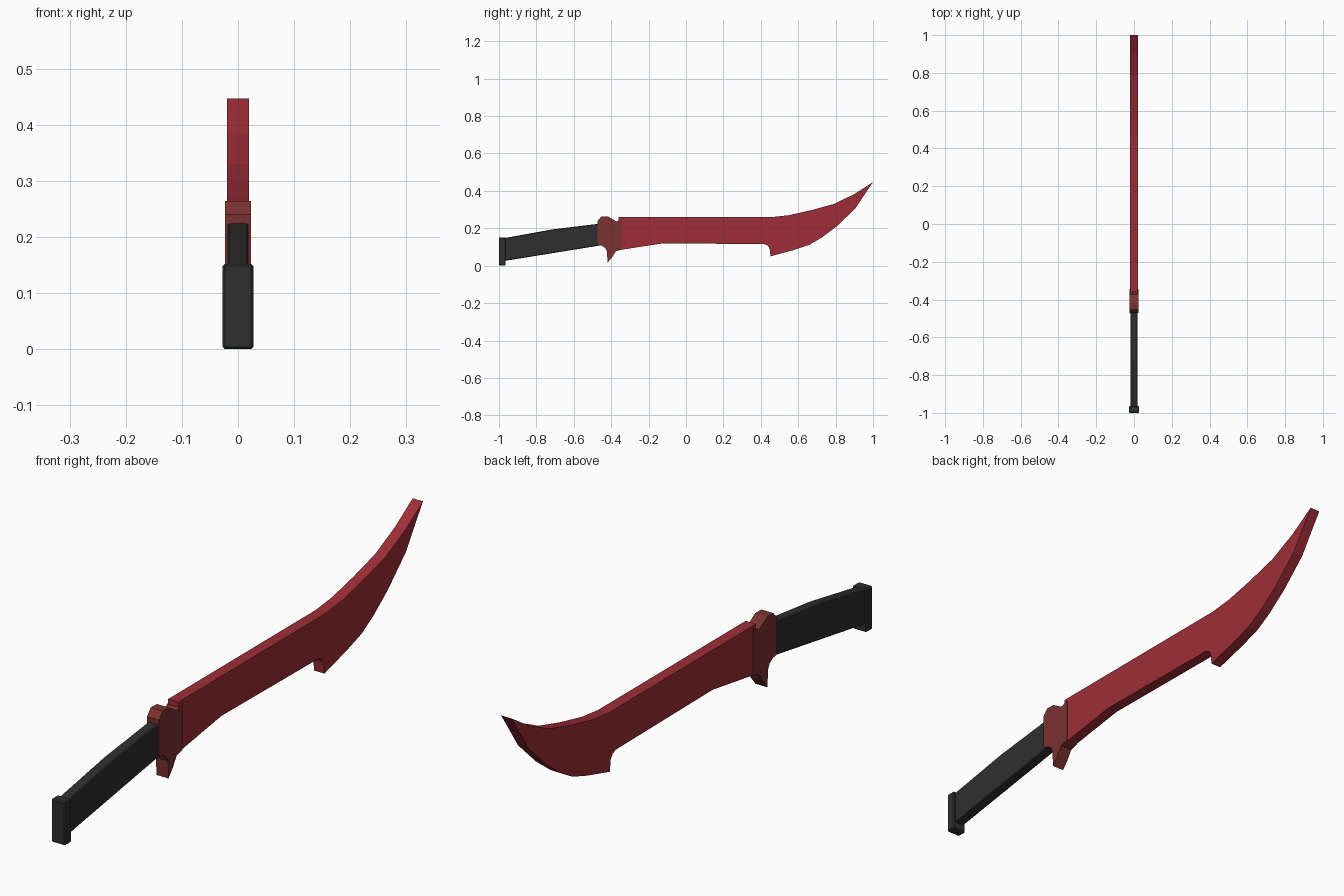
import bpy, bmesh

if "Cube" in bpy.data.objects:
    bpy.data.objects.remove(bpy.data.objects["Cube"])


def material(name, rgb):
    m = bpy.data.materials.new(name)
    m.diffuse_color = (*rgb, 1)
    m.use_nodes = True
    m.node_tree.nodes["Principled BSDF"].inputs["Base Color"].default_value = m.diffuse_color
    return m


def plate(name, outline, half, mat, bevel=0.0):
    """Extrude a side outline of (y, z) points symmetrically across x."""
    bm = bmesh.new()
    face = bm.faces.new([bm.verts.new((-half, y, z)) for y, z in outline])
    ext = bmesh.ops.extrude_face_region(bm, geom=[face])
    new = [v for v in ext["geom"] if isinstance(v, bmesh.types.BMVert)]
    bmesh.ops.translate(bm, verts=new, vec=(2 * half, 0, 0))
    bmesh.ops.recalc_face_normals(bm, faces=bm.faces)
    me = bpy.data.meshes.new(name)
    bm.to_mesh(me)
    bm.free()
    me.materials.append(mat)
    ob = bpy.data.objects.new(name, me)
    bpy.context.collection.objects.link(ob)
    if bevel:
        mod = ob.modifiers.new("soft edges", "BEVEL")
        mod.width = bevel
        mod.segments = 1
    return ob


red = material("blade red", (0.34, 0.027, 0.038))
brown = material("guard dark red", (0.19, 0.032, 0.030))
black = material("grip black", (0.028, 0.028, 0.028))

# Curved blade with a notch before the belly
plate("blade", [
    (-0.36, 0.26), (0.46, 0.26), (0.55, 0.27), (0.67, 0.297), (0.79, 0.33),
    (0.90, 0.383), (1.0, 0.447), (0.95, 0.373), (0.905, 0.305), (0.805, 0.21),
    (0.725, 0.15), (0.66, 0.112), (0.58, 0.085), (0.452, 0.05),
    (0.447, 0.092), (0.437, 0.107), (0.42, 0.115), (-0.12, 0.12),
    (-0.36, 0.083)], 0.02, red)

# Guard with a rounded top and a lower finger spur
plate("guard", [
    (-0.472, 0.24), (-0.452, 0.264), (-0.418, 0.264), (-0.372, 0.236),
    (-0.343, 0.25), (-0.343, 0.086), (-0.375, 0.078), (-0.395, 0.045),
    (-0.42, 0.015), (-0.422, 0.075), (-0.432, 0.095), (-0.45, 0.107),
    (-0.472, 0.111)], 0.0235, brown)

# Bent grip
plate("grip", [
    (-0.98, 0.146), (-0.715, 0.194), (-0.46, 0.225), (-0.46, 0.108),
    (-0.98, 0.024)], 0.019, black, 0.003)

# Pommel block
plate("pommel", [
    (-1.0, 0.0), (-1.0, 0.152), (-0.964, 0.152), (-0.964, 0.0)],
    0.0275, black, 0.004)
